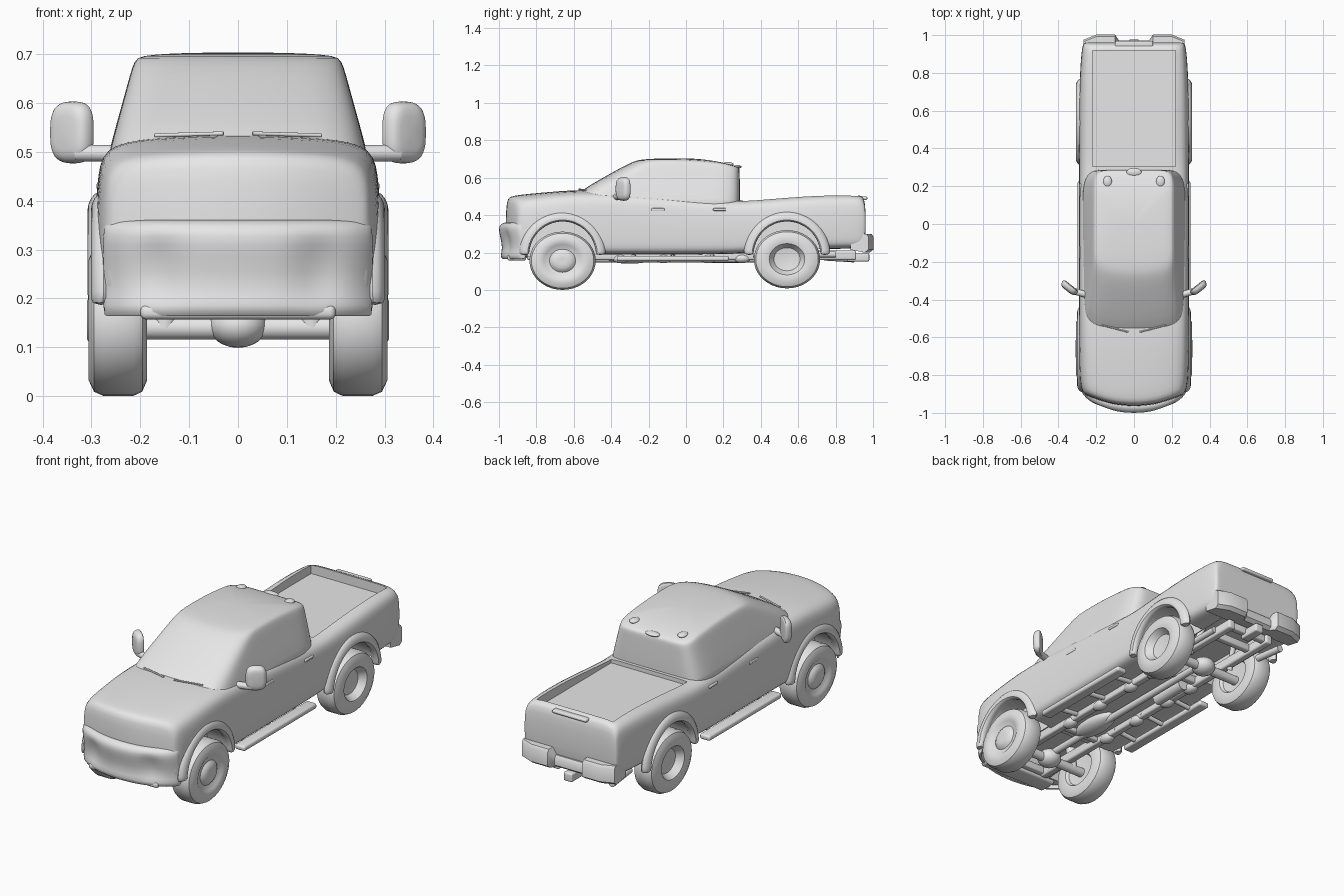
import bpy, bmesh, math
from mathutils import Vector

if "Cube" in bpy.data.objects:
    bpy.data.objects.remove(bpy.data.objects["Cube"])

grey = bpy.data.materials.new("plain_grey")
grey.use_nodes = True
grey.diffuse_color = (0.8, 0.8, 0.8, 1)
grey.node_tree.nodes["Principled BSDF"].inputs["Base Color"].default_value = (0.8, 0.8, 0.8, 1)

SIDES = (("left", 1), ("right", -1))
FRONT_Y, REAR_Y, ARCH_Z = -0.66, 0.54, 0.185


def activate(ob):
    bpy.ops.object.select_all(action='DESELECT')
    bpy.context.view_layer.objects.active = ob
    ob.select_set(True)


def smooth(ob, angle=40):
    activate(ob)
    bpy.ops.object.shade_smooth_by_angle(angle=math.radians(angle))


def apply(ob, kind, **settings):
    activate(ob)
    mod = ob.modifiers.new(kind.lower(), kind)
    for key, value in settings.items():
        setattr(mod, key, value)
    bpy.ops.object.modifier_apply(modifier=mod.name)


def rounded(angle, power):
    """Point on a unit superellipse."""
    return [math.copysign(abs(f) ** power, f) for f in (math.cos(angle), math.sin(angle))]


def loft(name, rings, sub=0, caps=None):
    """Skin closed rings; caps lists the faces of an end ring, or one n-gon."""
    bm = bmesh.new()
    rows = [[bm.verts.new(p) for p in ring] for ring in rings]
    n = len(rows[0])
    for a, b in zip(rows, rows[1:]):
        for i in range(n):
            bm.faces.new((a[i], a[(i + 1) % n], b[(i + 1) % n], b[i]))
    for row in (rows[0], rows[-1]):
        for face in caps or [range(n)]:
            bm.faces.new([row[i] for i in face])
    bmesh.ops.recalc_face_normals(bm, faces=bm.faces)
    me = bpy.data.meshes.new(name)
    bm.to_mesh(me)
    bm.free()
    me.materials.append(grey)
    ob = bpy.data.objects.new(name, me)
    bpy.context.collection.objects.link(ob)
    if sub:
        apply(ob, 'SUBSURF', levels=sub)
    smooth(ob)
    return ob


def box(name, loc, size, bevel=0.0):
    bpy.ops.mesh.primitive_cube_add(size=1, location=loc)
    ob = bpy.context.object
    ob.name = name
    ob.scale = size
    bpy.ops.object.transform_apply(location=False, rotation=False, scale=True)
    ob.data.materials.append(grey)
    if bevel:
        apply(ob, 'BEVEL', width=bevel, segments=4)
        smooth(ob)
    return ob


def ball(name, loc, size):
    bpy.ops.mesh.primitive_uv_sphere_add(segments=20, ring_count=12, radius=1, location=loc)
    ob = bpy.context.object
    ob.name = name
    ob.scale = size
    ob.data.materials.append(grey)
    smooth(ob, 80)


def rod(name, a, b, radius):
    a, b = Vector(a), Vector(b)
    bpy.ops.mesh.primitive_cylinder_add(vertices=32, radius=radius, depth=(b - a).length,
                                        location=(a + b) / 2)
    ob = bpy.context.object
    ob.name = name
    ob.rotation_euler = (b - a).to_track_quat('Z', 'Y').to_euler()
    ob.data.materials.append(grey)
    smooth(ob)
    return ob


def cut(target, cutter):
    cutter.hide_render = True
    apply(target, 'BOOLEAN', operation='DIFFERENCE', object=cutter, solver='EXACT')
    bpy.data.objects.remove(cutter)


# Lower body: hood, door sides and bed in one skin
def body_ring(y, w, wt, zb, zt):
    steps = (-1, -0.5, 0, 0.5, 1)
    side = [(w, zb + 0.04), (w * 1.015, (zb + zt) / 2), (w, zt - 0.06)]
    pts = [(s * w * 0.95, zb) for s in steps] + side
    crown = 0.015 if y < 0.2 else 0.0
    pts += [(-s * wt, zt + crown * (1 - s * s)) for s in steps]
    pts += [(-x, z) for x, z in reversed(side)]
    bend = 0.07 * min(1, max(0, (-0.6 - y) / 0.3))
    return [(x, y + bend * (abs(x) / 0.27) ** 2.4, z) for x, z in pts]


stations = [(-0.968, .262, .245, .18, .468), (-0.945, .28, .258, .17, .49),
            (-0.8, .288, .264, .18, .504), (-0.56, .288, .268, .19, .525),
            (-0.3, .288, .272, .19, .515), (0.25, .288, .272, .19, .475),
            (0.36, .288, .268, .2, .48), (0.7, .288, .266, .22, .511),
            (0.93, .276, .259, .22, .508), (0.962, .262, .25, .23, .503)]
caps = [(i, i + 1, 11 - i, 12 - i) for i in range(4)] + [(4, 5, 6, 7, 8), (12, 13, 14, 15, 0)]
body = loft("body", [body_ring(*s) for s in stations], 2, caps)
cut(body, box("bed_cutter", (0, 0.612, 0.658), (0.44, 0.615, 0.4)))
cut(body, box("rear_under_cutter", (0, 0.62, 0.17), (0.31, 0.56, 0.2)))
cut(body, box("front_under_cutter", (0, FRONT_Y, 0.15), (0.31, 0.36, 0.2)))
for side, s in SIDES:
    for y in (FRONT_Y, REAR_Y):
        cut(body, rod("well_cutter", (s * 0.16, y, ARCH_Z), (s * 0.4, y, ARCH_Z), 0.188))
smooth(body)


# Cab: rounded rings stacked upward, bowed at the windshield
def cab_ring(z, front, back, w):
    ring = []
    for i in range(48):
        c, d = rounded(i * math.tau / 48, 0.24)
        y = (front + back) / 2 + d * (back - front) / 2
        if d < 0:
            y += 0.055 * c * c * -d
        drop = 0.5 * max(0, y) ** 2 * (z - 0.44) / 0.26
        ring.append((c * w, y, z - drop))
    return ring


loft("cab", [cab_ring(*r) for r in
             [(.43, -.67, .288, .278), (.45, -.65, .288, .276), (.53, -.575, .289, .257),
              (.6, -.45, .288, .237), (.66, -.345, .287, .221), (.688, -.285, .286, .212),
              (.697, -.25, .277, .2), (.702, -.18, .2, .14), (.704, -.08, .08, .05)]], 1)
for side, s in SIDES:
    ball(side + "_roof_light", (s * 0.14, 0.225, 0.672), (0.023, 0.03, 0.012))
    rod(side + "_wiper", (s * 0.03, -0.572, 0.538), (s * 0.17, -0.535, 0.534), 0.004)
ball("brake_light", (0, 0.275, 0.658), (0.04, 0.022, 0.01))


# Front bumper: profile swept around the nose, dimpled for fog lamps
def bumper_ring(angle):
    x = 0.287 * math.sin(angle)
    ring = []
    for d, z in ((.055, .16), (.02, .16), (.008, .185), (.024, .22), (.008, .29),
                 (0, .33), (.012, .352), (.035, .362), (.055, .362)):
        dimple = 0.025 * math.exp(-((abs(x) - 0.165) / 0.045) ** 2 - ((z - 0.26) / 0.05) ** 2)
        ring.append((x, -1.003 + d + dimple + 0.15 * (1 - math.cos(angle)), z))
    return ring


loft("front_bumper", [bumper_ring(math.radians(75 * i / 14)) for i in range(-14, 15)], 1)
box("nose_underside", (0, -0.905, 0.172), (0.4, 0.1, 0.03), 0.012)


# Rear bumper with a low centre step
def rear_ring(x):
    back = 0.972 if abs(x) < 0.09 else 1.002 - max(0, abs(x) - 0.2) * 0.4
    top = 0.265 if abs(x) < 0.09 else 0.3
    return [(x, y, z) for y, z in ((.88, .215), (back - .02, .2), (back, .215),
                                   (back, top - .015), (back - .01, top), (.88, top))]


loft("rear_bumper", [rear_ring(x) for x in
                     (-.268, -.25, -.2, -.12, -.1, -.08, 0, .08, .1, .12, .2, .25, .268)])
box("tailgate_lip", (0, 0.952, 0.49), (0.2, 0.035, 0.018), 0.008)


# Wheels: a turned profile squashed slightly under load
def wheel(name, s, y, z, hub):
    tire = [(.21, .04), (.205, .09), (.19, .1), (.186, .14), (.196, .167), (.215, .177),
            (.275, .177), (.295, .167), (.306, .14), (.306, .11)]
    rings = [[(s * x, y + r * math.cos(a), z + 0.88 * r * math.sin(a))
              for a in (i * math.tau / 40 for i in range(40))] for x, r in tire + hub]
    loft(name, rings)


front_hub = [(.3, .1), (.292, .07), (.3, .06), (.309, .045), (.309, .02)]
rear_hub = [(.303, .095), (.285, .082), (.268, .07), (.262, .03)]


# Arched fender lips that fade outward into the body side
def flare(name, s, y, bulge):
    lip = ((0, .25), (0, .296), (.018, .298), (.04, .293), (.062, .272), (.035, .25))
    rings = []
    for i in range(25):
        a = math.radians(180 * i / 24)
        rings.append([(s * (x + bulge), y + (0.178 + r) * math.cos(a),
                       ARCH_Z + (0.18 + r) * math.sin(a)) for r, x in lip])
    loft(name, rings, 1)


# Mirrors: rounded shells swept back on short arms
def mirror(name, s):
    rings = []
    for depth, size in ((-0.022, 0.6), (-0.016, 0.88), (0, 1), (0.014, 1), (0.018, 0.9)):
        ring = []
        for i in range(28):
            u, v = rounded(i * math.tau / 28, 0.65)
            u, v = u * size * 0.051, v * size * 0.064
            ring.append((s * (0.342 + 0.78 * u - 0.62 * depth),
                         -0.338 + 0.62 * u + 0.78 * depth, 0.54 + v))
        rings.append(ring)
    loft(name, rings, 1)


for side, s in SIDES:
    wheel(side + "_front_wheel", s, FRONT_Y, 0.156, front_hub)
    wheel(side + "_rear_wheel", s, REAR_Y, 0.164, rear_hub)
    flare(side + "_front_flare", s, FRONT_Y, 0.004)
    flare(side + "_rear_flare", s, REAR_Y, 0.011)

    # Mirrors, handles and running boards
    mirror(side + "_mirror", s)
    rod(side + "_mirror_arm", (s * 0.25, -0.375, 0.497), (s * 0.33, -0.352, 0.498), 0.017)
    for part, y in (("front", -0.15), ("rear", 0.18)):
        box(f"{side}_{part}_handle", (s * 0.284, y, 0.43), (0.012, 0.07, 0.014), 0.005)
    box(side + "_running_board", (s * 0.268, -0.07, 0.168), (0.06, 0.6, 0.028), 0.011)
    for y in (-0.28, -0.07, 0.14):
        rod(side + "_board_bracket", (s * 0.1, y, 0.185), (s * 0.265, y, 0.17), 0.012)

    # Frame rails and springs
    box(side + "_frame_rail", (s * 0.12, 0.03, 0.185), (0.04, 1.76, 0.05), 0.01)
    for y in (-0.35, -0.12, 0.12, 0.3):
        ball(side + "_frame_mount", (s * 0.12, y, 0.168), (0.03, 0.045, 0.025))
    rod(side + "_leaf_spring", (s * 0.145, 0.36, 0.19), (s * 0.145, 0.8, 0.19), 0.016)
    rod(side + "_front_strut", (s * 0.15, FRONT_Y, 0.14), (s * 0.14, FRONT_Y, 0.26), 0.025)
    rod(side + "_rear_shock", (s * 0.13, REAR_Y + 0.05, 0.15), (s * 0.1, REAR_Y + 0.12, 0.28), 0.014)

# Axles, driveshaft, cross members, hitch and exhaust
for part, y in (("front", FRONT_Y), ("rear", REAR_Y)):
    rod(part + "_axle", (-0.21, y, 0.14), (0.21, y, 0.14), 0.024)
    ball(part + "_differential", (0, y, 0.145), (0.06, 0.06, 0.046))
rod("driveshaft", (0, FRONT_Y, 0.165), (0, REAR_Y, 0.165), 0.018)
ball("gearbox", (0, -0.3, 0.18), (0.06, 0.14, 0.04))
for y in (-0.84, -0.42, 0.34, 0.76, 0.88):
    box("cross_member", (0, y, 0.19), (0.26, 0.035, 0.04), 0.008)
box("hitch", (0, 0.92, 0.175), (0.05, 0.12, 0.045), 0.008)
rod("muffler", (-0.07, 0.1, 0.175), (-0.07, 0.3, 0.175), 0.03)
rod("tailpipe", (-0.19, 0.74, 0.175), (-0.2, 0.9, 0.165), 0.018)
